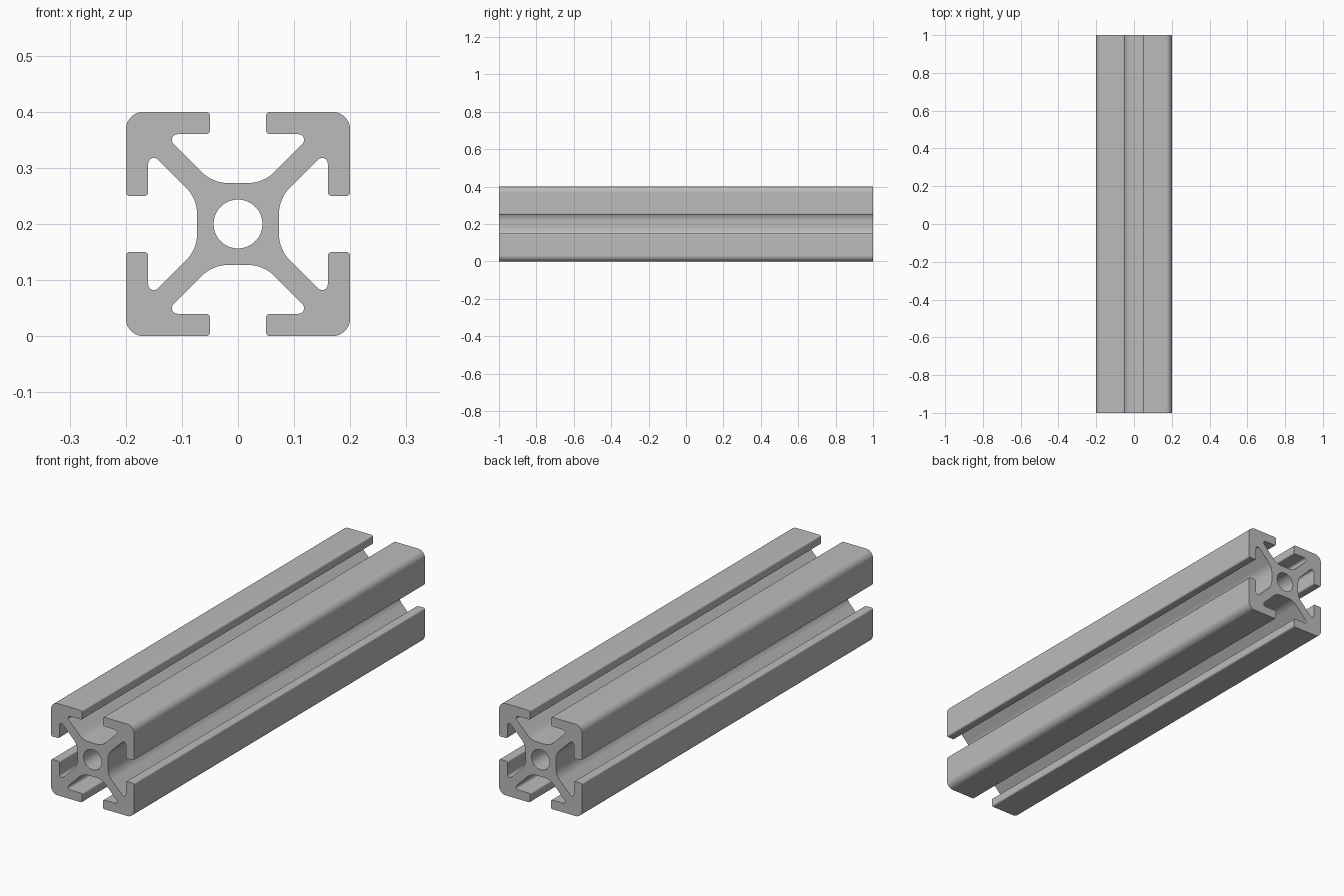
import bpy, math
from mathutils import Vector

if "Cube" in bpy.data.objects:
    bpy.data.objects.remove(bpy.data.objects["Cube"])


def rounded(corners, steps=8):
    """Outline through the corners, each (x, y, radius) replaced by a tangent arc."""
    points = []
    n = len(corners)
    for i, (x, y, r) in enumerate(corners):
        p = Vector((x, y))
        a = (Vector(corners[i - 1][:2]) - p).normalized()
        b = (Vector(corners[(i + 1) % n][:2]) - p).normalized()
        half = a.angle(b) / 2
        centre = p + (a + b).normalized() * r / math.sin(half)
        start = p + a * r / math.tan(half) - centre
        end = p + b * r / math.tan(half) - centre
        sweep = math.pi - 2 * half
        for k in range(steps + 1):
            t = k / steps
            arc = start * math.sin((1 - t) * sweep) + end * math.sin(t * sweep)
            points.append(centre + arc / math.sin(sweep))
    return points


def add_loop(curve, points):
    spline = curve.splines.new('POLY')
    spline.points.add(len(points) - 1)
    for sp, p in zip(spline.points, points):
        sp.co = (p[0], p[1], 0, 1)
    spline.use_cyclic_u = True


# One eighth of the section: core, slot pocket, lip, outer corner
eighth = [(0.045, 0.073, 0.065), (0.132, 0.16, 0.01),
          (0.05, 0.16, 0.007), (0.05, 0.2, 0.007)]
quarter = eighth + [(0.2, 0.2, 0.032)] + [(y, x, r) for x, y, r in reversed(eighth)]
section = []
for _ in range(4):
    section += quarter
    quarter = [(y, -x, r) for x, y, r in quarter]

# Extruded bar with round centre bore
curve = bpy.data.curves.new("slotted_bar", 'CURVE')
curve.dimensions = '2D'
curve.fill_mode = 'BOTH'
curve.extrude = 1.0
add_loop(curve, rounded(section))
add_loop(curve, [(0.0435 * math.cos(math.tau * i / 64), 0.0435 * math.sin(math.tau * i / 64))
                 for i in range(64)])
bar = bpy.data.objects.new("slotted_bar", curve)
bpy.context.collection.objects.link(bar)
bar.rotation_euler = (math.pi / 2, 0, 0)
bar.location = (0, 0, 0.2)

bpy.context.view_layer.objects.active = bar
bar.select_set(True)
bpy.ops.object.convert(target='MESH')
bar = bpy.context.object
bpy.ops.object.transform_apply(location=True, rotation=True, scale=True)
bpy.ops.object.shade_smooth_by_angle(angle=math.radians(30))

# Keep the long flats evenly shaded beside the rounded edges
weighted = bar.modifiers.new("even_flats", 'WEIGHTED_NORMAL')
weighted.keep_sharp = True

# Plain metal colour
metal = bpy.data.materials.new("grey_metal")
metal.diffuse_color = (0.5, 0.5, 0.5, 1)
metal.use_nodes = True
metal.node_tree.nodes["Principled BSDF"].inputs["Base Color"].default_value = metal.diffuse_color
bar.data.materials.clear()
bar.data.materials.append(metal)
